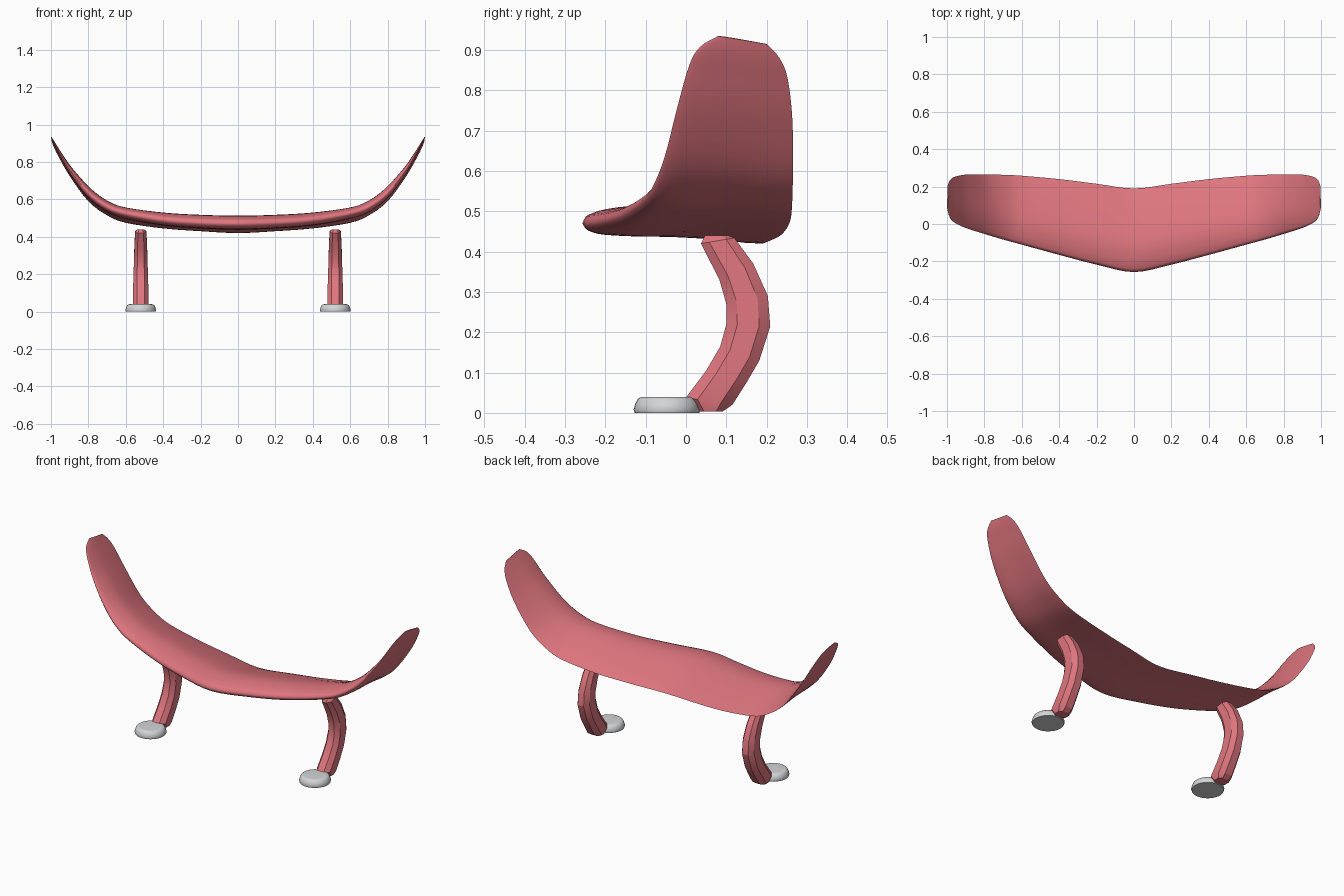
import bpy, bmesh, math
from mathutils import Vector

if "Cube" in bpy.data.objects:
    bpy.data.objects.remove(bpy.data.objects["Cube"])


def material(name, color):
    m = bpy.data.materials.new(name)
    m.use_nodes = True
    m.diffuse_color = color
    m.node_tree.nodes["Principled BSDF"].inputs["Base Color"].default_value = color
    return m


def loft(name, rings, mat, angle):
    """Skin a list of closed rings and cap both ends."""
    bm = bmesh.new()
    rows = [[bm.verts.new(p) for p in ring] for ring in rings]
    n = len(rows[0])
    for a, b in zip(rows, rows[1:]):
        for i in range(n):
            bm.faces.new((a[i], a[(i + 1) % n], b[(i + 1) % n], b[i]))
    bm.faces.new(rows[0])
    bm.faces.new(rows[-1])
    bmesh.ops.recalc_face_normals(bm, faces=bm.faces)
    mesh = bpy.data.meshes.new(name)
    bm.to_mesh(mesh)
    bm.free()
    obj = bpy.data.objects.new(name, mesh)
    bpy.context.collection.objects.link(obj)
    mesh.materials.append(mat)
    bpy.ops.object.select_all(action="DESELECT")
    obj.select_set(True)
    bpy.context.view_layer.objects.active = obj
    bpy.ops.object.shade_smooth_by_angle(angle=math.radians(angle))
    return obj


def spline(points, steps):
    """Catmull-Rom curve through the points."""
    pts = [Vector(p) for p in points]
    pts = [2 * pts[0] - pts[1]] + pts + [2 * pts[-1] - pts[-2]]
    out = []
    for a, b, c, d in zip(pts, pts[1:], pts[2:], pts[3:]):
        for k in range(steps):
            t = k / steps
            out.append(0.5 * (2 * b + (c - a) * t + (2 * a - 5 * b + 4 * c - d) * t * t
                              + (3 * b - a - 3 * c + d) * t ** 3))
    return out + [pts[-2]]


coral = material("coral", (0.74, 0.18, 0.21, 1))
grey = material("light grey", (0.65, 0.66, 0.67, 1))

# Seat: x, front edge y and z, back edge y and z, thickness
half = [(0, -.257, .47, .19, .42, .058), (.2, -.217, .475, .215, .43, .056),
        (.4, -.165, .49, .24, .445, .053), (.6, -.11, .525, .258, .475, .046),
        (.7, -.083, .56, .263, .515, .042), (.8, -.053, .635, .265, .59, .036),
        (.9, -.021, .76, .264, .725, .022), (.96, .008, .862, .252, .83, .012),
        (.985, .035, .908, .232, .88, .008), (.998, .08, .935, .2, .915, .003)]
stations = [(-s[0],) + s[1:] for s in half[:0:-1]] + half
# Section: position along the chord, height as a share of the thickness
top = [(0, 0), (.02, .32), (.06, .5), (.13, .72), (.3, 1), (.5, .9), (.75, .52), (1, 0)]
bottom = [(.75, -.05), (.5, -.15), (.3, -.3), (.13, -.38), (.06, -.34), (.02, -.22), (0, 0)]
section = spline(top + bottom, 2)[:-1]

cols = spline(stations, 4)
rings = []
for i, (x, yf, zf, yb, zb, thick) in enumerate(cols):
    a, b = cols[max(i - 1, 0)], cols[min(i + 1, len(cols) - 1)]
    normal = Vector((a[2] + a[4] - b[2] - b[4], 0, 2 * (b[0] - a[0]))).normalized()
    front, back = Vector((x, yf, zf)), Vector((x, yb, zb))
    rings.append([front.lerp(back, u) + normal * h * thick for u, h in section])
loft("seat", rings, coral, 60)

# Legs: front edge y and z, back edge y and z, half width
leg = [(.03, .003, .09, .003, .034), (.0, .038, .115, .02, .042), (.05, .105, .15, .075, .041),
       (.085, .165, .182, .13, .04), (.1, .22, .209, .215, .038), (.1, .27, .203, .29, .036),
       (.083, .33, .167, .37, .034), (.037, .42, .12, .434, .03), (.047, .44, .105, .44, .018)]
corners = [(0, -.5), (0, .5), (.25, 1), (.75, 1), (1, .5), (1, -.5), (.75, -1), (.25, -1)]
for side, sx in (("left", .52), ("right", -.52)):
    loft(side + "_leg", [[(sx + w * q, yf + (yb - yf) * u, zf + (zb - zf) * u)
                          for u, q in corners] for yf, zf, yb, zb, w in leg], coral, 20)
    # Foot pad: radius and height
    pad = [(.08, 0), (.083, .008), (.079, .022), (.073, .034), (.066, .039), (.055, .04)]
    loft(side + "_foot", [[(sx + r * math.cos(math.tau * k / 32),
                            -.047 + r * math.sin(math.tau * k / 32), z)
                           for k in range(32)] for r, z in pad], grey, 40)
